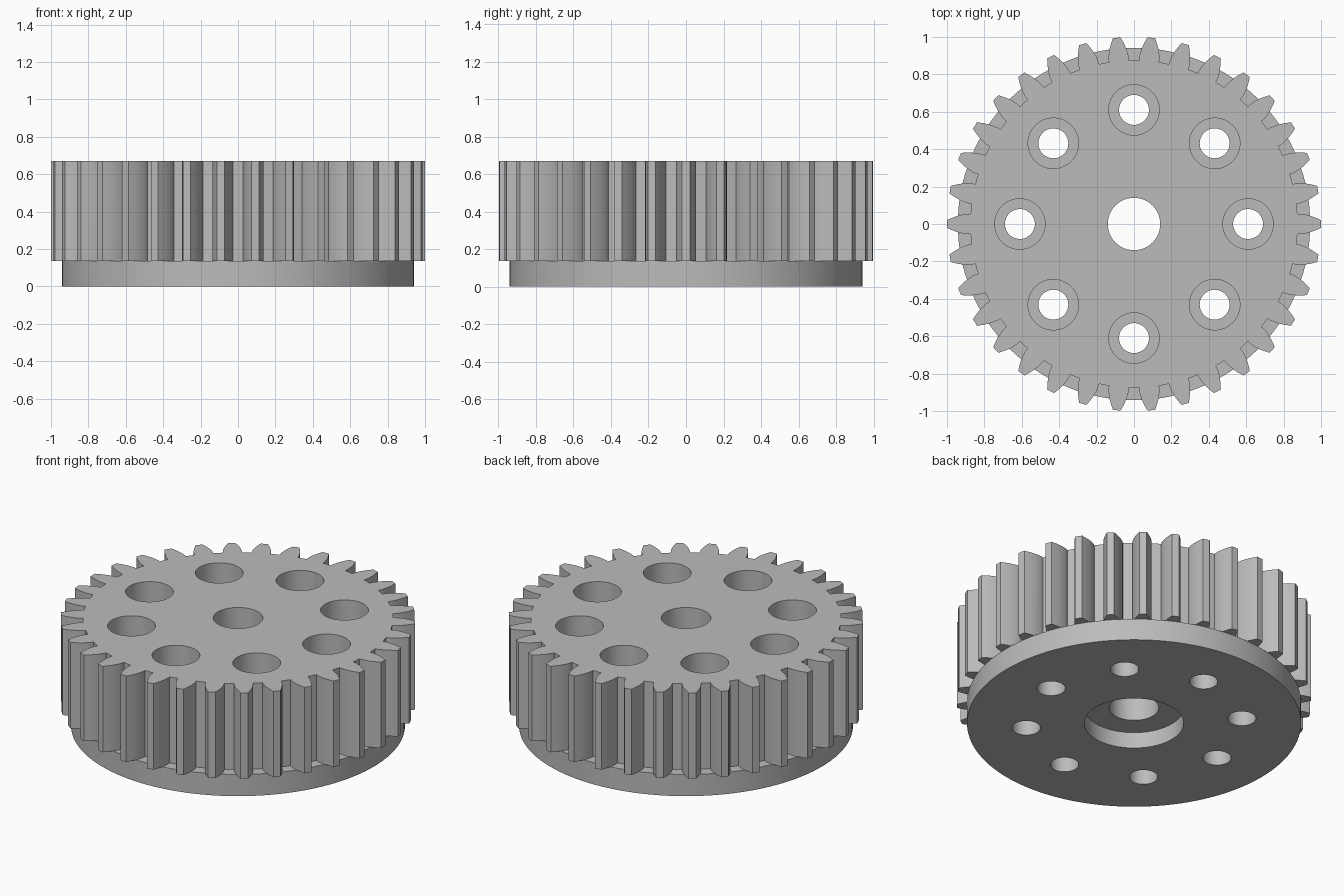
import bpy
import bmesh
from math import pi, cos, sin, tan, sqrt, atan, radians
from mathutils import Matrix

cube = bpy.data.objects.get("Cube")
if cube:
    bpy.data.objects.remove(cube, do_unlink=True)

# Main sizes
TEETH = 34
TIP_R, PITCH_R, ROOT_R = 1.0, 0.944, 0.875
FLANGE_TOP, TOP = 0.135, 0.67
HOLE_RING = 0.61

steel = bpy.data.materials.new("grey steel")
steel.use_nodes = True
grey = (0.5, 0.5, 0.5, 1)
steel.diffuse_color = grey
steel.node_tree.nodes["Principled BSDF"].inputs["Base Color"].default_value = grey


def add_object(name, bm):
    bmesh.ops.recalc_face_normals(bm, faces=bm.faces[:])
    mesh = bpy.data.meshes.new(name)
    bm.to_mesh(mesh)
    bm.free()
    mesh.materials.append(steel)
    obj = bpy.data.objects.new(name, mesh)
    bpy.context.collection.objects.link(obj)
    return obj


def cylinders(name, radius, z0, z1, centres=((0, 0),), sides=64):
    bm = bmesh.new()
    for x, y in centres:
        bmesh.ops.create_cone(
            bm, cap_ends=True, segments=sides, radius1=radius, radius2=radius,
            depth=z1 - z0, matrix=Matrix.Translation((x, y, (z0 + z1) / 2)))
    return add_object(name, bm)


def tooth_half():
    """Radius and half angle along one involute flank, root to tip."""
    pressure = radians(20)
    base = PITCH_R * cos(pressure)
    base_angle = pi / (2 * TEETH) + tan(pressure) - pressure
    flank = [(ROOT_R, base_angle)]
    steps = 6
    for i in range(steps + 1):
        r = base + (TIP_R - base) * (i / steps) ** 1.5
        t = sqrt(max((r / base) ** 2 - 1, 0))
        flank.append((r, base_angle - (t - atan(t))))
    return flank


def gear_body():
    flank = tooth_half()
    tooth = [(r, -a) for r, a in flank] + [(TIP_R, 0)]
    tooth += [(r, a) for r, a in reversed(flank)]
    tooth.append((ROOT_R, pi / TEETH))
    bm = bmesh.new()
    verts = []
    for i in range(TEETH):
        turn = 2 * pi * i / TEETH
        verts += [bm.verts.new((r * cos(a + turn), r * sin(a + turn), FLANGE_TOP))
                  for r, a in tooth]
    face = bm.faces.new(verts)
    top = bmesh.ops.extrude_face_region(bm, geom=[face], use_keep_orig=True)
    moved = [v for v in top["geom"] if isinstance(v, bmesh.types.BMVert)]
    bmesh.ops.translate(bm, verts=moved, vec=(0, 0, TOP - FLANGE_TOP))
    return add_object("toothed_wheel", bm)


def combine(target, tool, operation):
    tool.hide_render = True
    mod = target.modifiers.new(tool.name, "BOOLEAN")
    mod.operation = operation
    mod.solver = "EXACT"
    mod.object = tool
    bpy.ops.object.select_all(action="DESELECT")
    bpy.context.view_layer.objects.active = target
    target.select_set(True)
    bpy.ops.object.modifier_apply(modifier=mod.name)
    bpy.data.objects.remove(tool, do_unlink=True)


# Toothed wheel on a round flange
gear = gear_body()
combine(gear, cylinders("flange", 0.942, 0, FLANGE_TOP, sides=128), "UNION")

# Ring of counterbored screw holes, central bore and recess underneath
ring = [(HOLE_RING * cos(i * pi / 4), HOLE_RING * sin(i * pi / 4)) for i in range(8)]
for cutter in (
        cylinders("screw_holes", 0.08, -0.1, 0.8, ring, 48),
        cylinders("screw_head_pockets", 0.135, 0.4, 0.8, ring, 48),
        cylinders("centre_bore", 0.14, -0.1, 0.8),
        cylinders("bottom_recess", 0.28, -0.1, 0.1)):
    combine(gear, cutter, "DIFFERENCE")

gear.select_set(True)
bpy.context.view_layer.objects.active = gear
bpy.ops.object.shade_smooth_by_angle(angle=radians(25))
